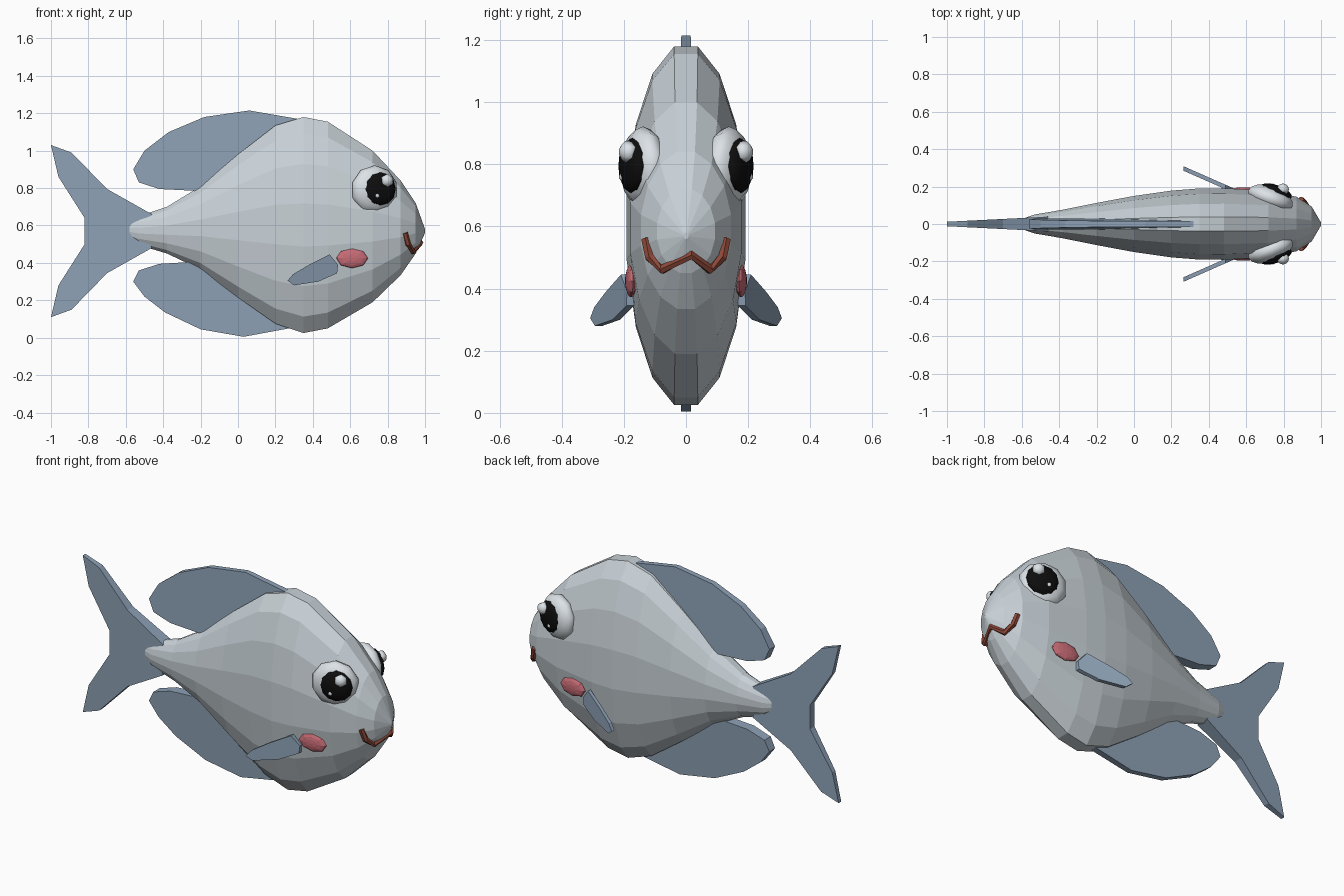
import bpy, bmesh
from math import sin, cos, pi, radians
from mathutils import Vector, Matrix

if "Cube" in bpy.data.objects:
    bpy.data.objects.remove(bpy.data.objects["Cube"])


def material(name, rgb):
    m = bpy.data.materials.new(name)
    m.use_nodes = True
    m.diffuse_color = (*rgb, 1)
    m.node_tree.nodes["Principled BSDF"].inputs["Base Color"].default_value = (*rgb, 1)
    return m


SILVER = material("silver skin", (0.58, 0.64, 0.68))
BLUE = material("slate blue fin", (0.27, 0.36, 0.47))
WHITE = material("eye white", (0.75, 0.8, 0.84))
BLACK = material("pupil black", (0.004, 0.004, 0.004))
PINK = material("blush pink", (0.58, 0.15, 0.18))
BROWN = material("mouth red brown", (0.27, 0.065, 0.04))


def finish(bm, name, mat, smooth=False):
    bmesh.ops.recalc_face_normals(bm, faces=bm.faces)
    mesh = bpy.data.meshes.new(name)
    bm.to_mesh(mesh)
    bm.free()
    mesh.materials.append(mat)
    for p in mesh.polygons:
        p.use_smooth = smooth
    obj = bpy.data.objects.new(name, mesh)
    bpy.context.collection.objects.link(obj)
    return obj


def loft(name, rings, mat):
    bm = bmesh.new()
    loops = [[bm.verts.new(p) for p in ring] for ring in rings]
    n = len(loops[0])
    for a, b in zip(loops, loops[1:]):
        for i in range(n):
            j = (i + 1) % n
            bm.faces.new((a[i], a[j], b[j], b[i]))
    bm.faces.new(loops[0])
    bm.faces.new(loops[-1])
    return finish(bm, name, mat)


def fin(name, outline, mid, half):
    """Plate in the x-z outline, with its middle and half thickness given as functions."""
    sides = [[(x, mid(x) + s * half(x, z), z) for x, z in outline] for s in (-1, 1)]
    return loft(name, sides, BLUE)


def ball(name, mat, centre, radii, yaw, side, segs=10, smooth=True):
    """Flattened ball whose pole points outward and slightly forward."""
    bm = bmesh.new()
    bmesh.ops.create_uvsphere(bm, u_segments=segs, v_segments=8, radius=1)
    turn = Matrix.Rotation(-yaw, 4, "Z") @ Matrix.Rotation(-pi / 2, 4, "X")
    place = Matrix.Translation(centre) @ turn @ Matrix.Diagonal((radii[0], radii[2], radii[1], 1))
    bm.transform(Matrix.Diagonal((1, side, 1, 1)) @ place)
    return finish(bm, name, mat, smooth)


# Body: x, top, bottom, half width
stations = [(-0.58, 0.635, 0.52, 0.035), (-0.53, 0.65, 0.495, 0.052), (-0.38, 0.7, 0.45, 0.078),
            (-0.2, 0.81, 0.365, 0.115), (0, 0.98, 0.215, 0.153), (0.2, 1.135, 0.075, 0.182),
            (0.35, 1.18, 0.025, 0.194), (0.48, 1.155, 0.05, 0.195), (0.72, 1.0, 0.19, 0.182),
            (0.87, 0.84, 0.335, 0.148), (0.95, 0.72, 0.45, 0.095), (1.0, 0.58, 0.56, 0.008)]
rings = []
for x, top, low, w in stations:
    angles = [(i + 0.5) * pi / 8 for i in range(16)]
    h = (top - low) / 2 / cos(pi / 16)
    rings.append([(x, w * sin(a), (top + low) / 2 + h * cos(a)) for a in angles])
loft("body", rings, SILVER)

# Upper and lower fins, thinner toward the outer edge
upper = [(-0.56, 0.9), (-0.5, 1.0), (-0.37, 1.1), (-0.18, 1.18), (0.06, 1.215), (0.32, 1.17),
         (0.2, 1.0), (-0.1, 0.78), (-0.22, 0.785), (-0.42, 0.795), (-0.53, 0.83)]
lower = [(-0.56, 0.3), (-0.5, 0.22), (-0.39, 0.135), (-0.2, 0.045), (0.03, 0.005), (0.3, 0.055),
         (0.2, 0.2), (-0.1, 0.4), (-0.25, 0.405), (-0.42, 0.395), (-0.53, 0.36)]
fin("upper_fin", upper, lambda x: 0, lambda x, z: 0.03 - 0.035 * (z - 0.79))
fin("lower_fin", lower, lambda x: 0, lambda x, z: 0.03 - 0.035 * (0.4 - z))

# Tail: two lobes mirrored about the tail axis
AXIS = 0.57
lobe = [(-0.82, 0.0), (-0.82, 0.07), (-0.96, 0.29), (-1.0, 0.46), (-0.89, 0.42),
        (-0.7, 0.225), (-0.46, 0.09), (-0.5, 0.0)]
for label, s in (("upper", 1), ("lower", -1)):
    fin(label + "_tail_lobe", [(x, AXIS + s * z) for x, z in lobe],
        lambda x: 0, lambda x, z: 0.012 + 0.05 * (x + 1))

# Paired parts
side_fin = [(0.265, 0.305), (0.3, 0.28), (0.43, 0.3), (0.53, 0.345), (0.535, 0.39),
            (0.49, 0.445), (0.38, 0.39), (0.295, 0.34)]
YAW = radians(20)
for label, s in (("left", 1), ("right", -1)):
    fin(label + "_side_fin", side_fin, lambda x: s * (0.18 + 0.44 * (0.53 - x)),
        lambda x, z: 0.012)
    ball(label + "_cheek", PINK, (0.61, 0.177, 0.425), (0.085, 0.018, 0.053), 0.08, s, 8, False)
    ball(label + "_eye", WHITE, (0.73, 0.138, 0.79), (0.132, 0.064, 0.132), YAW, s)
    ball(label + "_pupil", BLACK, (0.759, 0.172, 0.795), (0.09, 0.036, 0.09), YAW, s, 12)
    ball(label + "_eye_glint", WHITE, (0.797, 0.186, 0.84), (0.036, 0.03, 0.036), YAW, s, 6)
    ball(label + "_small_glint", WHITE, (0.745, 0.207, 0.76), (0.013, 0.008, 0.013), YAW, s, 6)

# Mouth: six-sided tube following the snout
path = [(0.893, -0.13, 0.56), (0.91, -0.117, 0.5), (0.935, -0.077, 0.462), (0.975, 0.018, 0.508),
        (0.935, 0.077, 0.462), (0.91, 0.117, 0.5), (0.893, 0.13, 0.56)]
points = [Vector(p) for p in path]
tube = []
for i, p in enumerate(points):
    along = (points[min(i + 1, 6)] - points[max(i - 1, 0)]).normalized()
    out = Vector((1, 0, 0))
    out = (out - along * out.dot(along)).normalized()
    across = along.cross(out)
    tube.append([p + 0.016 * (out * cos(k * pi / 3) + across * sin(k * pi / 3)) for k in range(6)])
loft("mouth", tube, BROWN)
